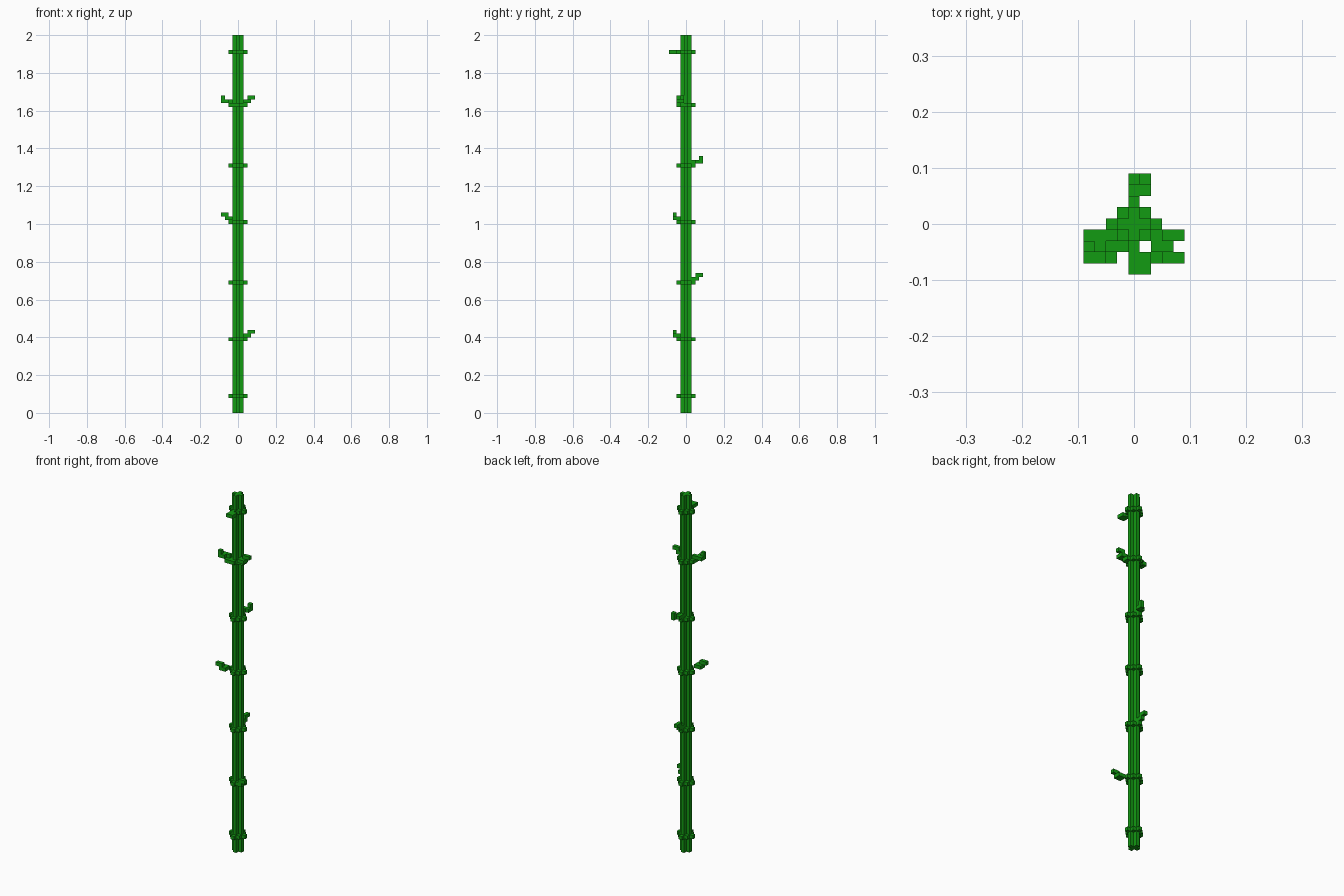
import bpy, bmesh
from mathutils import Vector

if "Cube" in bpy.data.objects:
    bpy.data.objects.remove(bpy.data.objects["Cube"])

V = 0.02  # cube size
HEIGHT = 100

green = bpy.data.materials.new("bamboo_green")
green.diffuse_color = (0.006, 0.33, 0.006, 1)
green.use_nodes = True
green.node_tree.nodes["Principled BSDF"].inputs["Base Color"].default_value = green.diffuse_color

DIRS = [(1, 0, 0), (-1, 0, 0), (0, 1, 0), (0, -1, 0), (0, 0, 1), (0, 0, -1)]


def finish(name, bm):
    bmesh.ops.recalc_face_normals(bm, faces=bm.faces)
    me = bpy.data.meshes.new(name)
    bm.to_mesh(me)
    bm.free()
    me.materials.append(green)
    ob = bpy.data.objects.new(name, me)
    bpy.context.collection.objects.link(ob)
    return ob


def columns(name, radius, z, height):
    """Stack of square columns in a stepped diamond, outer faces only."""
    cells = {(i, j, 0) for i in range(-radius, radius + 1)
             for j in range(-radius, radius + 1) if abs(i) + abs(j) <= radius}
    return blocks(name, cells, z, height)


def blocks(name, cells, z, height=1):
    """Cubes on the grid, keeping only faces without a neighbour."""
    bm = bmesh.new()
    for c in cells:
        for d in DIRS:
            if tuple(a + b for a, b in zip(c, d)) in cells:
                continue
            n = Vector(d)
            u = Vector((d[1], d[2], d[0]))
            w = n.cross(u)
            quad = []
            for s, t in ((1, 1), (-1, 1), (-1, -1), (1, -1)):
                p = (n + u * s + w * t) / 2
                quad.append(bm.verts.new(((c[0] + p.x) * V, (c[1] + p.y) * V,
                                          (z + c[2] + (p.z + 0.5) * height) * V)))
            f = bm.faces.new(quad)
            f.normal_update()
            if f.normal.dot(n) < 0:
                f.normal_flip()
    bmesh.ops.remove_doubles(bm, verts=bm.verts, dist=0.0005)
    return finish(name, bm)


# stalk and its joint rings
columns("stalk", 1, 0, HEIGHT)
for k, z in enumerate((4, 19, 34, 50, 65, 81, 95)):
    columns(f"joint_ring_{k + 1}", 2, z, 1)

# twigs: cubes (x, y, height above the joint)
side = {(2, -2, 1), (2, -3, 1), (3, -2, 1), (3, -3, 1), (3, -3, 2), (4, -3, 2)}
blocks("twig_low_right", side, 19)
blocks("twig_middle_left", {(-x, y, h) for x, y, h in side}, 50)
blocks("twig_low_back", {(0, 2, 1), (0, 3, 1), (0, 3, 2), (0, 4, 2)}, 34)
blocks("twig_high_back", {(0, 2, 1), (0, 3, 1), (1, 3, 1), (1, 4, 1), (1, 4, 2)}, 65)
blocks("twig_high_right", {(2, -1, 0), (2, -1, 1), (2, -2, 1), (3, -1, 1), (3, -2, 1),
                           (3, -1, 2), (4, -1, 2)}, 81)
blocks("twig_high_left", {(-1, -2, 0), (-2, -1, 0), (-2, -2, 0), (-2, -1, 1), (-3, -1, 1),
                          (-3, -2, 1), (-4, -1, 1), (-4, -2, 1), (-4, -2, 2)}, 81)
blocks("twig_top_front", {(0, -3, 0), (1, -3, 0), (0, -4, 0), (1, -4, 0)}, 95)
